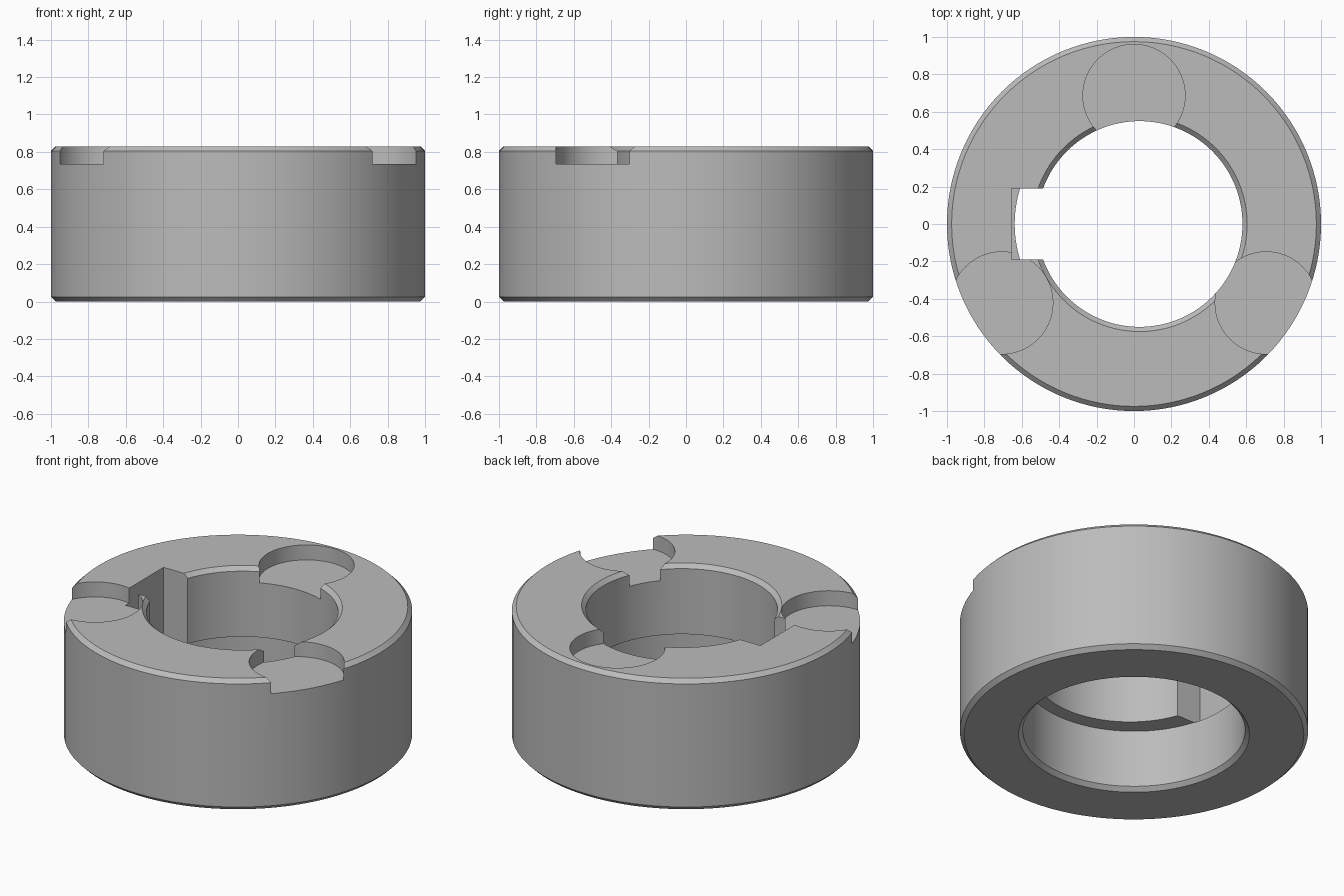
import bpy
import math

HEIGHT = 0.83
CHAMFER = 0.025
LEDGE_Z = 0.39      # where the wide lower bore meets the narrow upper bore
POCKET_Z = 0.735    # floor of the round pockets
SEGMENTS = 128

cube = bpy.data.objects.get("Cube")
if cube:
    bpy.data.objects.remove(cube, do_unlink=True)

steel = bpy.data.materials.new("grey steel")
steel.use_nodes = True
GREY = (0.5, 0.5, 0.5, 1)
steel.diffuse_color = GREY
steel.node_tree.nodes["Principled BSDF"].inputs["Base Color"].default_value = GREY


def turned(name, profile, x=0.0, y=0.0):
    """Closed solid of revolution from (radius, z) points, bottom to top."""
    verts, faces = [], []
    for radius, z in profile:
        for i in range(SEGMENTS):
            a = 2 * math.pi * i / SEGMENTS
            verts.append((x + radius * math.cos(a), y + radius * math.sin(a), z))
    for ring in range(len(profile) - 1):
        for i in range(SEGMENTS):
            j = (i + 1) % SEGMENTS
            low, high = ring * SEGMENTS, (ring + 1) * SEGMENTS
            faces.append((low + i, low + j, high + j, high + i))
    faces.append(tuple(reversed(range(SEGMENTS))))
    faces.append(tuple(range(len(verts) - SEGMENTS, len(verts))))
    mesh = bpy.data.meshes.new(name)
    mesh.from_pydata(verts, [], faces)
    mesh.materials.append(steel)
    obj = bpy.data.objects.new(name, mesh)
    bpy.context.collection.objects.link(obj)
    return obj


def block(name, low, high):
    """Box between two corners."""
    bpy.ops.mesh.primitive_cube_add(
        size=1, location=[(a + b) / 2 for a, b in zip(low, high)])
    obj = bpy.context.object
    obj.name = name
    obj.scale = [b - a for a, b in zip(low, high)]
    obj.data.materials.append(steel)
    return obj


def cut(target, cutter):
    """Subtract the cutter, apply the result and discard the cutter."""
    cutter.hide_render = True
    mod = target.modifiers.new(cutter.name, "BOOLEAN")
    mod.operation = "DIFFERENCE"
    mod.solver = "EXACT"
    mod.object = cutter
    bpy.context.view_layer.objects.active = target
    bpy.ops.object.modifier_apply(modifier=mod.name)
    bpy.data.objects.remove(cutter, do_unlink=True)


# Outer body with chamfered rims
body = turned("ring_body", [
    (1 - CHAMFER, 0), (1, CHAMFER),
    (1, HEIGHT - CHAMFER), (1 - CHAMFER, HEIGHT)])

# Wide lower bore, centred, with a chamfered mouth
cut(body, turned("lower_bore", [
    (0.638 + 2 * CHAMFER, -CHAMFER), (0.638, CHAMFER), (0.638, LEDGE_Z)]))

# Narrow upper bore, set off to one side
cut(body, turned("upper_bore", [
    (0.55, LEDGE_Z - 0.1), (0.55, HEIGHT - CHAMFER),
    (0.55 + 2 * CHAMFER, HEIGHT + CHAMFER)], x=0.03))

# Square keyway beside the upper bore
cut(body, block("keyway", (-0.655, -0.19, LEDGE_Z - 0.002), (-0.2, 0.19, 1)))

# Three round pockets in the top face
for x, y in ((0, 0.687), (-0.707, -0.422), (0.707, -0.422)):
    cut(body, turned("pocket", [(0.273, POCKET_Z), (0.273, 1)], x, y))

# Smooth round walls, crisp edges
bpy.ops.object.select_all(action="DESELECT")
body.select_set(True)
bpy.context.view_layer.objects.active = body
bpy.ops.object.shade_smooth_by_angle(angle=math.radians(30))
